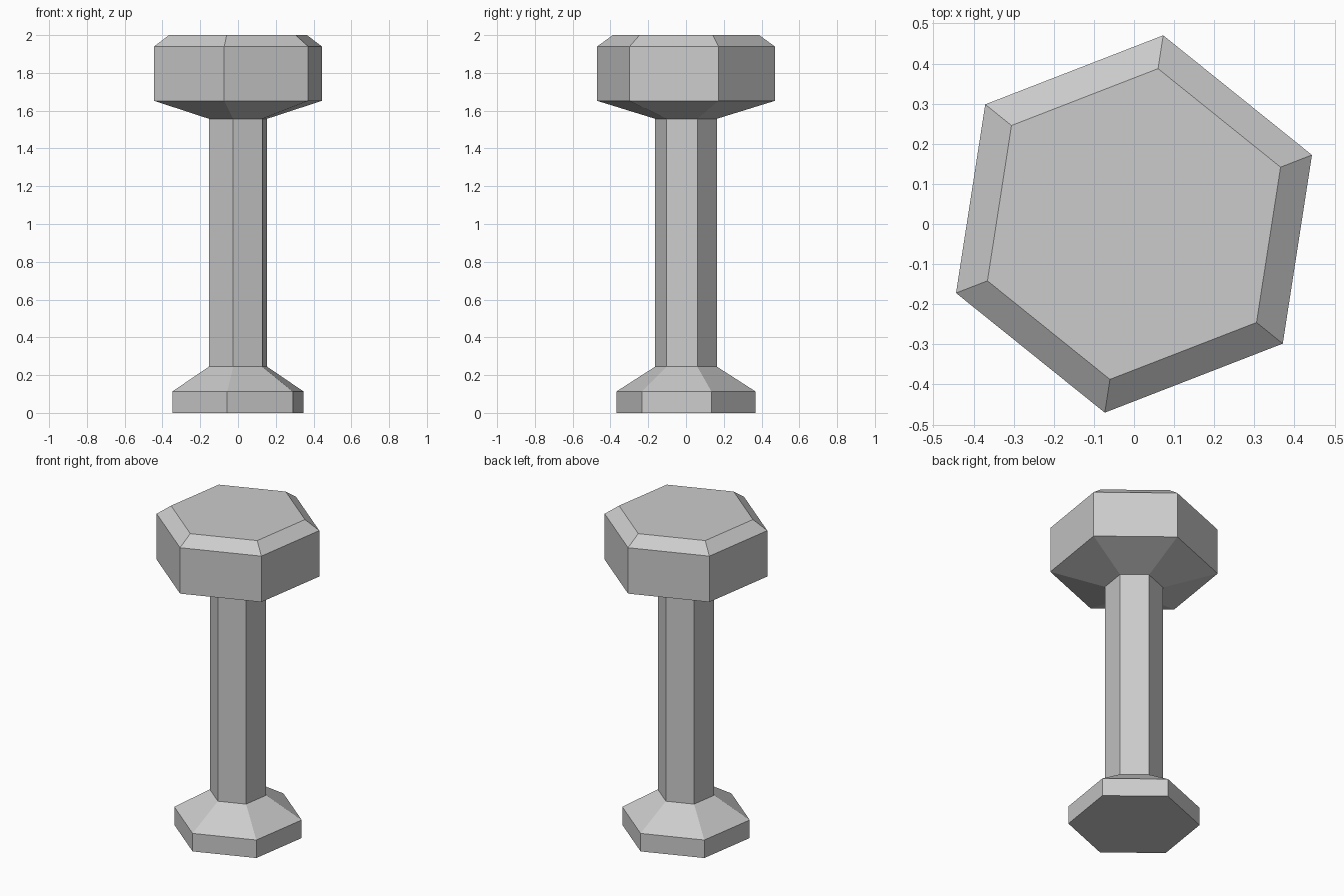
import bpy, bmesh, math

if "Cube" in bpy.data.objects:
    bpy.data.objects.remove(bpy.data.objects["Cube"])

SIDES = 6
TURN = math.radians(21.2)

# Profile as (radius, height): base, shaft, head
profile = [
    (0.373, 0.0), (0.373, 0.113),      # base rim
    (0.165, 0.245), (0.165, 1.557),    # shaft
    (0.476, 1.652), (0.476, 1.94),     # head sides
    (0.392, 2.0),                      # bevelled top
]

bm = bmesh.new()

# Hexagonal ring at each profile point
rings = []
for r, z in profile:
    angles = [TURN + math.tau * i / SIDES for i in range(SIDES)]
    rings.append([bm.verts.new((r * math.cos(a), r * math.sin(a), z)) for a in angles])

# Side faces between neighbouring rings
for low, high in zip(rings, rings[1:]):
    for i in range(SIDES):
        j = (i + 1) % SIDES
        bm.faces.new((low[i], low[j], high[j], high[i]))

# Flat underside and top
bm.faces.new(rings[0][::-1])
bm.faces.new(rings[-1])

mesh = bpy.data.meshes.new("hexagonal_pedestal")
bm.to_mesh(mesh)
bm.free()
bpy.context.collection.objects.link(bpy.data.objects.new("hexagonal_pedestal", mesh))
